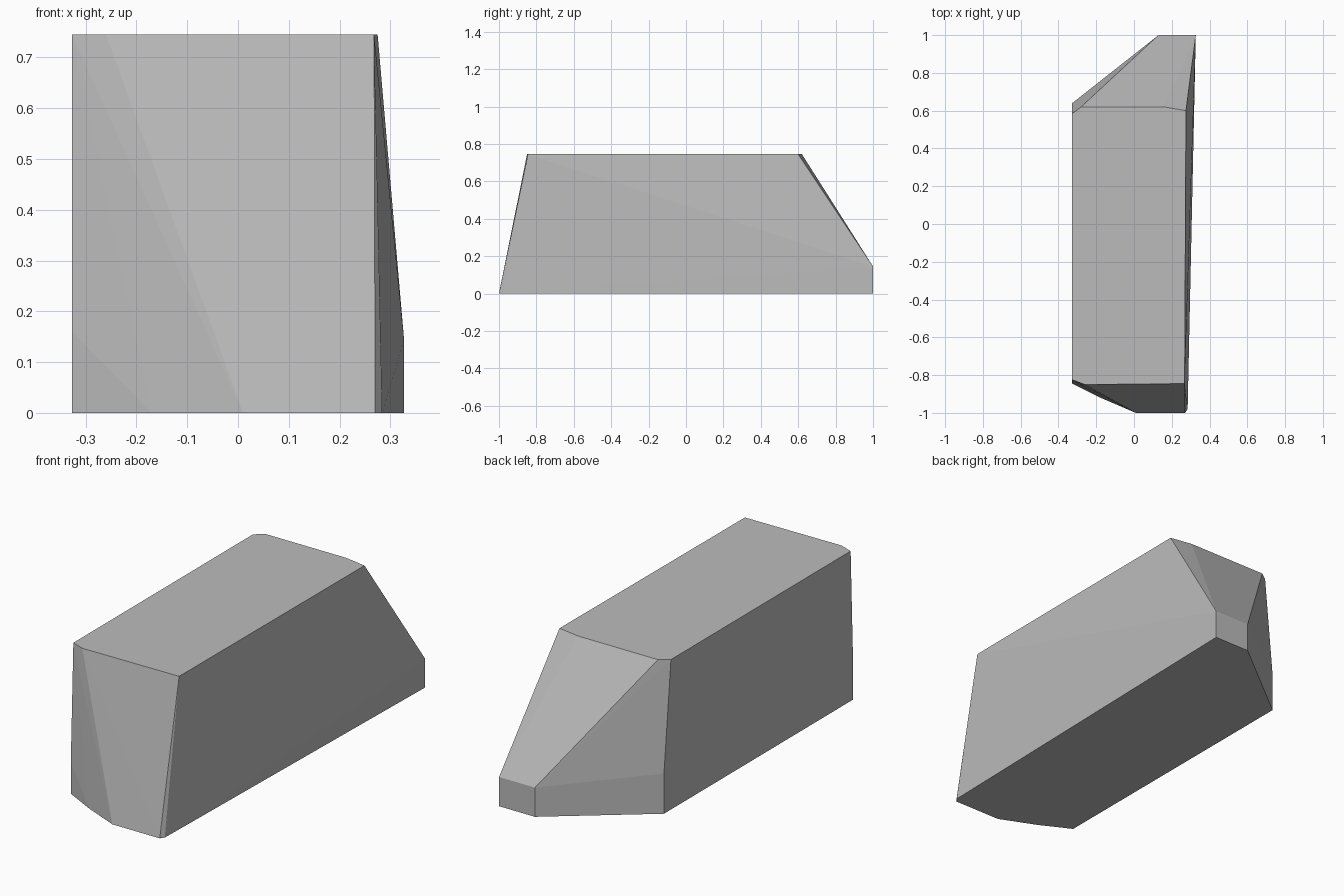
import bpy, bmesh, math

cube = bpy.data.objects.get("Cube")
if cube:
    bpy.data.objects.remove(cube, do_unlink=True)

# Single flat grey
grey = bpy.data.materials.new("stone grey")
grey.use_nodes = True
colour = (0.5, 0.5, 0.5, 1)
grey.diffuse_color = colour
grey.node_tree.nodes["Principled BSDF"].inputs["Base Color"].default_value = colour

HEIGHT = 0.745
LEFT = -0.327

# Flat outlines of the block, (x, y)
base = [(LEFT, -0.842), (-0.17, -0.923), (0.01, -1), (0.27, -1),
        (0.284, -0.98), (0.327, 1), (0.13, 1), (LEFT, 0.64)]
roof = [(LEFT, -0.825), (-0.26, -0.85), (0.268, -0.845), (0.275, 0.6),
        (0.16, 0.62), (-0.28, 0.62), (LEFT, 0.585)]
# Shoulder where the low rear lip meets the sloping faces
shoulder = [(0.327, 1, 0.145), (0.13, 1, 0.145), (LEFT, 0.64, 0.2),
            (LEFT, -0.845, 0.16)]

bm = bmesh.new()
for x, y in base:
    bm.verts.new((x, y, 0))
for x, y in roof:
    bm.verts.new((x, y, HEIGHT))
for point in shoulder:
    bm.verts.new(point)

# Wrap the outlines in a faceted skin and merge flat triangles
bmesh.ops.convex_hull(bm, input=bm.verts[:])
bmesh.ops.dissolve_limit(bm, angle_limit=math.radians(0.5),
                         verts=bm.verts[:], edges=bm.edges[:])
bmesh.ops.recalc_face_normals(bm, faces=bm.faces[:])

mesh = bpy.data.meshes.new("faceted_block")
bm.to_mesh(mesh)
bm.free()
mesh.materials.append(grey)
block = bpy.data.objects.new("faceted_block", mesh)
bpy.context.collection.objects.link(block)
